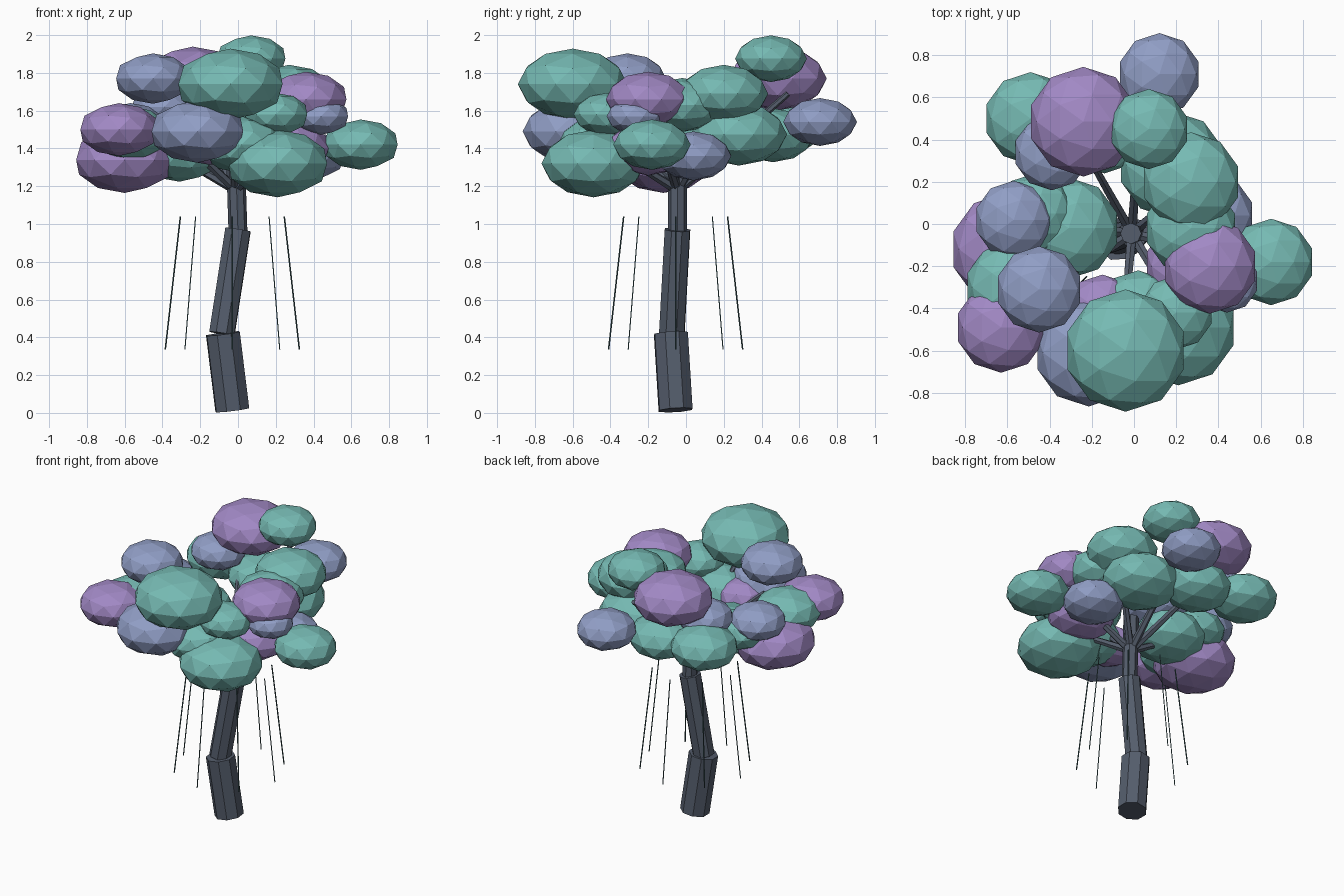
import bpy
import math
from mathutils import Vector

cube = bpy.data.objects.get("Cube")
if cube:
    bpy.data.objects.remove(cube, do_unlink=True)


def make_material(name, colour):
    mat = bpy.data.materials.new(name)
    mat.use_nodes = True
    mat.diffuse_color = (*colour, 1)
    bsdf = mat.node_tree.nodes["Principled BSDF"]
    bsdf.inputs["Base Color"].default_value = (*colour, 1)
    bsdf.inputs["Roughness"].default_value = 0.9
    return mat


bark = make_material("slate bark", (0.09, 0.11, 0.15))
vine_green = make_material("dark vine", (0.06, 0.13, 0.14))
teal = make_material("teal leaves", (0.18, 0.49, 0.45))
purple = make_material("purple leaves", (0.36, 0.25, 0.56))
blue = make_material("blue leaves", (0.28, 0.34, 0.56))


def rod(name, start, end, radius, sides, mat, tip=None):
    """Straight flat-sided rod between two points, optionally tapered."""
    start, end = Vector(start), Vector(end)
    axis = end - start
    bpy.ops.mesh.primitive_cone_add(
        vertices=sides, radius1=radius, radius2=radius if tip is None else tip,
        depth=axis.length, location=(start + end) / 2,
        rotation=axis.to_track_quat("Z", "Y").to_euler())
    obj = bpy.context.object
    obj.name = name
    obj.data.materials.append(mat)
    return obj


def leaf_clump(name, x, y, z, radius, mat):
    """Squashed low-poly ball of leaves."""
    bpy.ops.mesh.primitive_ico_sphere_add(
        subdivisions=2, radius=radius, location=(x, y, z))
    obj = bpy.context.object
    obj.name = name
    obj.scale.z = 0.65
    obj.data.materials.append(mat)


# Trunk: three leaning segments, each thinner than the last
rod("trunk_lower", (-0.03, -0.055, 0.015), (-0.08, -0.08, 0.42), 0.095, 8, bark)
rod("trunk_middle", (-0.085, -0.075, 0.42), (0, -0.045, 0.97), 0.072, 8, bark)
rod("trunk_upper", (0, -0.045, 0.95), (-0.015, -0.045, 1.42), 0.05, 8, bark)

# Branches fanning out from the upper trunk into the leaves
fork = (-0.01, -0.045, 1.18)
branch_tips = [
    (0.03, 0.54, 1.69), (-0.26, 0.4, 1.6), (-0.4, 0, 1.4), (-0.4, -0.3, 1.55),
    (-0.05, -0.5, 1.6), (0.2, -0.4, 1.4), (0.4, -0.15, 1.5), (0.28, 0.2, 1.6),
]
for i, tip in enumerate(branch_tips):
    rod(f"branch_{i + 1}", fork, tip, 0.026, 6, bark, 0.016)

# Hanging vines: a ring that spreads outward toward the bottom
vine_count = 8
for i in range(vine_count):
    angle = math.tau * i / vine_count
    out = Vector((math.cos(angle), math.sin(angle), 0))
    centre = Vector((-0.03, -0.055, 0))
    top = centre + out * 0.275 + Vector((0, 0, 1.04))
    bottom = centre + out * 0.355 + Vector((0, 0, 0.335))
    rod(f"vine_{i + 1}", top, bottom, 0.004, 4, vine_green)

# Leaf clumps: x, y, z and radius, grouped by colour
teal_clumps = [
    (-0.04, -0.6, 1.74, 0.29),
    (0.21, -0.49, 1.32, 0.275),
    (0.65, -0.18, 1.42, 0.205),
    (0.07, 0.45, 1.875, 0.19),
    (-0.49, 0.5, 1.5, 0.22),
    (-0.58, -0.3, 1.48, 0.22),
    (-0.47, 0.05, 1.45, 0.19),
    (-0.31, -0.02, 1.38, 0.24),
    (0.27, 0.2, 1.69, 0.235),
    (0.18, 0.28, 1.475, 0.255),
    (0.27, -0.02, 1.63, 0.22),
    (0.2, -0.42, 1.58, 0.175),
    (0.02, -0.45, 1.42, 0.23),
    (-0.14, 0.46, 1.47, 0.22),
]
purple_clumps = [
    (-0.63, -0.49, 1.5, 0.215),
    (-0.6, -0.12, 1.34, 0.27),
    (0.36, -0.2, 1.66, 0.225),
    (0.27, -0.2, 1.4, 0.22),
    (-0.24, 0.485, 1.77, 0.26),
    (-0.15, -0.42, 1.43, 0.18),
]
blue_clumps = [
    (-0.45, -0.31, 1.77, 0.205),
    (-0.215, -0.61, 1.49, 0.255),
    (0.12, 0.71, 1.54, 0.195),
    (-0.57, 0.02, 1.52, 0.185),
    (-0.39, 0.34, 1.62, 0.18),
    (0.37, 0.04, 1.36, 0.2),
    (0.44, -0.27, 1.57, 0.15),
]
for label, clumps, mat in (("teal", teal_clumps, teal),
                           ("purple", purple_clumps, purple),
                           ("blue", blue_clumps, blue)):
    for i, (x, y, z, radius) in enumerate(clumps):
        leaf_clump(f"{label}_leaf_clump_{i + 1}", x, y, z, radius, mat)
